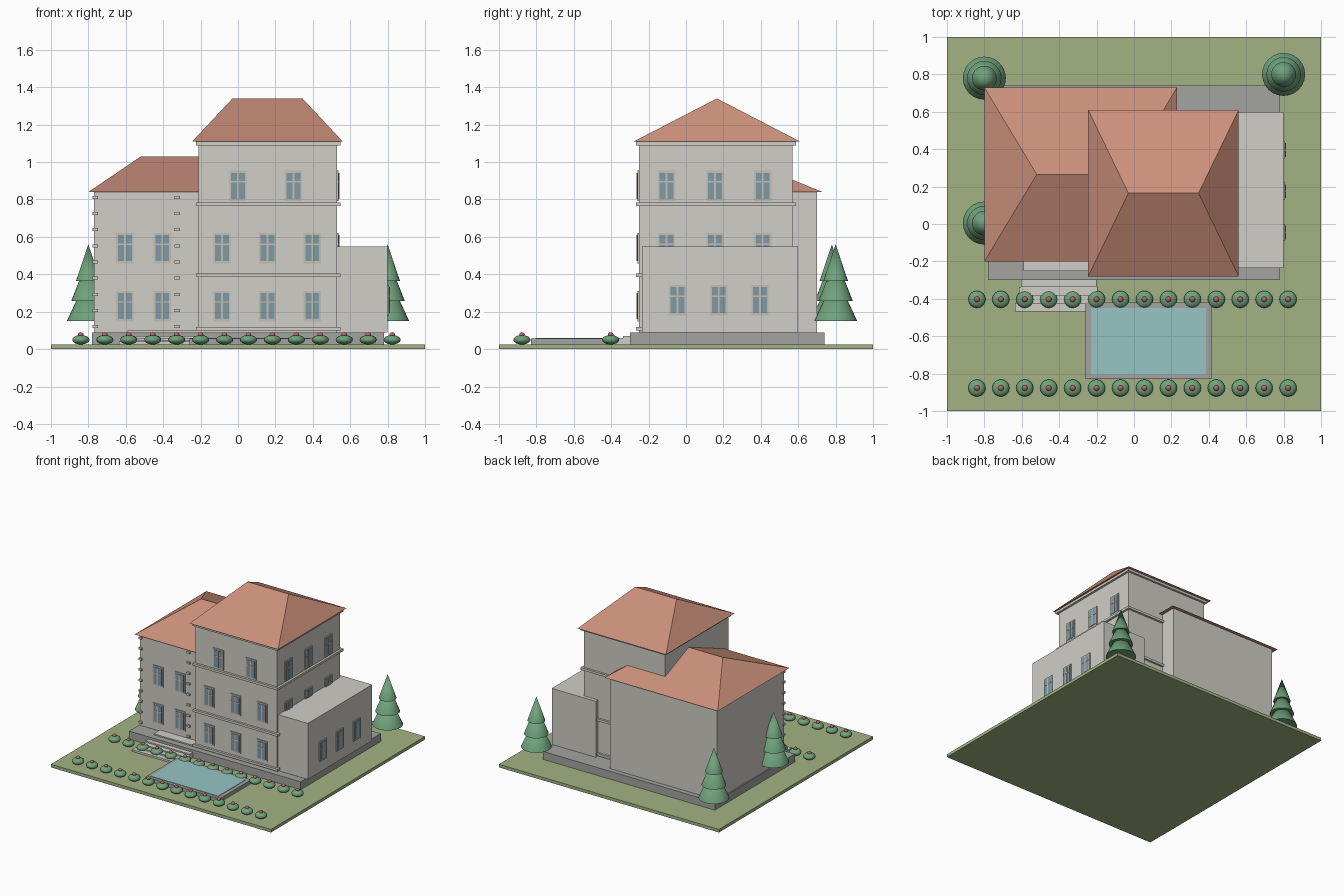
import bpy, bmesh, math
from mathutils import Matrix, Vector

old = bpy.data.objects.get("Cube")
if old:
    bpy.data.objects.remove(old, do_unlink=True)


def mat(name, r, g, b):
    m = bpy.data.materials.new(name)
    m.use_nodes = True
    m.diffuse_color = (r, g, b, 1)
    m.node_tree.nodes["Principled BSDF"].inputs["Base Color"].default_value = (r, g, b, 1)
    return m


WALL = mat("pale stone", .63, .62, .57)
STONE = mat("grey stone", .37, .37, .36)
ROOF = mat("terracotta", .60, .28, .20)
GRASS = mat("lawn green", .36, .45, .23)
WATER = mat("pool water", .31, .56, .56)
LEAF = mat("foliage green", .16, .36, .20)
GLASS = mat("window glass", .22, .32, .38)
FRAME = mat("window frame", .56, .53, .46)
FLOWER = mat("flower red", .50, .13, .12)


def finish(name, bm, materials, smooth=False):
    me = bpy.data.meshes.new(name)
    bmesh.ops.recalc_face_normals(bm, faces=bm.faces)
    bm.to_mesh(me)
    bm.free()
    for m in materials:
        me.materials.append(m)
    ob = bpy.data.objects.new(name, me)
    bpy.context.collection.objects.link(ob)
    if smooth:
        bpy.ops.object.select_all(action='DESELECT')
        ob.select_set(True)
        bpy.context.view_layer.objects.active = ob
        bpy.ops.object.shade_smooth_by_angle(angle=math.radians(40))
    return ob


def add_box(bm, x, y, z, index=0):
    size = Vector((x[1] - x[0], y[1] - y[0], z[1] - z[0]))
    mid = Vector((sum(x), sum(y), sum(z))) / 2
    r = bmesh.ops.create_cube(bm, size=1, matrix=Matrix.Translation(mid) @ Matrix.Diagonal(size.to_4d()))
    for f in {f for v in r["verts"] for f in v.link_faces}:
        f.material_index = index


def box(name, x, y, z, m):
    bm = bmesh.new()
    add_box(bm, x, y, z)
    return finish(name, bm, [m])


def hip_roof(name, x, y, z, ridge):
    bm = bmesh.new()
    base = [bm.verts.new((a, b, z[0])) for a, b in
            ((x[0], y[0]), (x[1], y[0]), (x[1], y[1]), (x[0], y[1]))]
    left, right = [bm.verts.new((a, sum(y) / 2, z[1])) for a in ridge]
    a, b, c, d = base
    for f in ((d, c, b, a), (a, b, right, left), (b, c, right), (c, d, left, right), (d, a, left)):
        bm.faces.new(f)
    return finish(name, bm, [ROOF])


# Grounds and main volumes
box("lawn", (-1, 1), (-1, 1), (0, .025), GRASS)
box("plinth", (-.78, .78), (-.3, .74), (.025, .09), STONE)
box("tower", (-.21, .53), (-.25, .57), (.09, 1.11), WALL)
box("wing", (-.77, .2), (-.17, .7), (.09, .84), WALL)
box("annex", (.4, .8), (-.235, .6), (.09, .55), WALL)
hip_roof("tower_roof", (-.245, .56), (-.28, .61), (1.11, 1.34), (-.03, .345))
hip_roof("wing_roof", (-.8, .23), (-.2, .73), (.84, 1.03), (-.52, -.05))

# Horizontal mouldings around the tower
bm = bmesh.new()
for z in (.1, .385, .765, 1.09):
    add_box(bm, (-.225, .548), (-.268, .587), (z, z + .019))
finish("tower_mouldings", bm, [WALL])

# Corner blocks on the wing
bm = bmesh.new()
for x in (-.763, -.325):
    for i in range(9):
        z = .12 + i * .0865
        add_box(bm, (x - .014, x + .014), (-.185, -.155), (z - .008, z + .008))
finish("corner_blocks", bm, [WALL])

# Entrance steps
box("landing", (-.59, -.21), (-.25, -.17), (.09, .1), WALL)
for i in range(4):
    front = -.338 - i * .043
    spread = .01 * i
    box("step", (-.605 - spread, -.2 + spread / 2), (front, front + .045),
        (.025, .07 - i * .01), WALL)

# Pool with a stone rim
box("pool_rim", (-.26, .415), (-.83, -.42), (.025, .056), STONE)
box("pool_water", (-.23, .385), (-.805, -.45), (.05, .06), WATER)


def window(name, x, y, z, angle=0):
    """Framed window, centred on its wall point and facing -y before turning."""
    bm = bmesh.new()
    w, h = .046, .081
    add_box(bm, (-w, w), (-.008, .005), (-h, h), 0)
    add_box(bm, (-w + .009, w - .009), (-.011, 0), (-h + .012, h - .012), 1)
    add_box(bm, (-.005, .005), (-.014, 0), (-h + .012, h - .012), 0)
    add_box(bm, (-w + .009, w - .009), (-.013, 0), (.018, .025), 0)
    ob = finish(name, bm, [FRAME, GLASS])
    ob.location = (x, y, z)
    ob.rotation_euler.z = angle


SIDE = math.pi / 2
for z in (.23, .54):
    for x in (-.605, -.405):
        window("wing_window", x, -.17, z)
    for x in (-.085, .157, .397):
        window("tower_front_window", x, -.25, z)
for x in (0, .297):
    window("tower_top_window", x, -.25, .873)
for y in (-.105, .155, .41):
    for z in (.54, .873):
        window("tower_side_window", .53, y, z, SIDE)
for y in (-.045, .175, .395):
    window("annex_window", .8, y, .262, SIDE)


# Conifers made of three stacked cones
for x, y in ((-.8, .78), (.8, .8), (-.8, .005)):
    bm = bmesh.new()
    for r, low, top in ((.115, .15, .4), (.092, .257, .49), (.066, .365, .56)):
        bmesh.ops.create_cone(bm, cap_ends=True, segments=24, radius1=r, radius2=0, depth=top - low,
                              matrix=Matrix.Translation((x, y, (low + top) / 2)))
    finish("conifer", bm, [LEAF], True)

# Two rows of round shrubs, each with a flower on top
for y in (-.403, -.877):
    for i in range(14):
        x = -.84 + i * .128
        for name, m, r, z, flat in (("shrub", LEAF, .046, .05, .55), ("flower", FLOWER, .015, .077, .9)):
            bm = bmesh.new()
            bmesh.ops.create_uvsphere(bm, u_segments=16, v_segments=8, radius=r,
                                      matrix=Matrix.Translation((x, y, z)) @ Matrix.Diagonal((1, 1, flat, 1)))
            finish(name, bm, [m], True)
